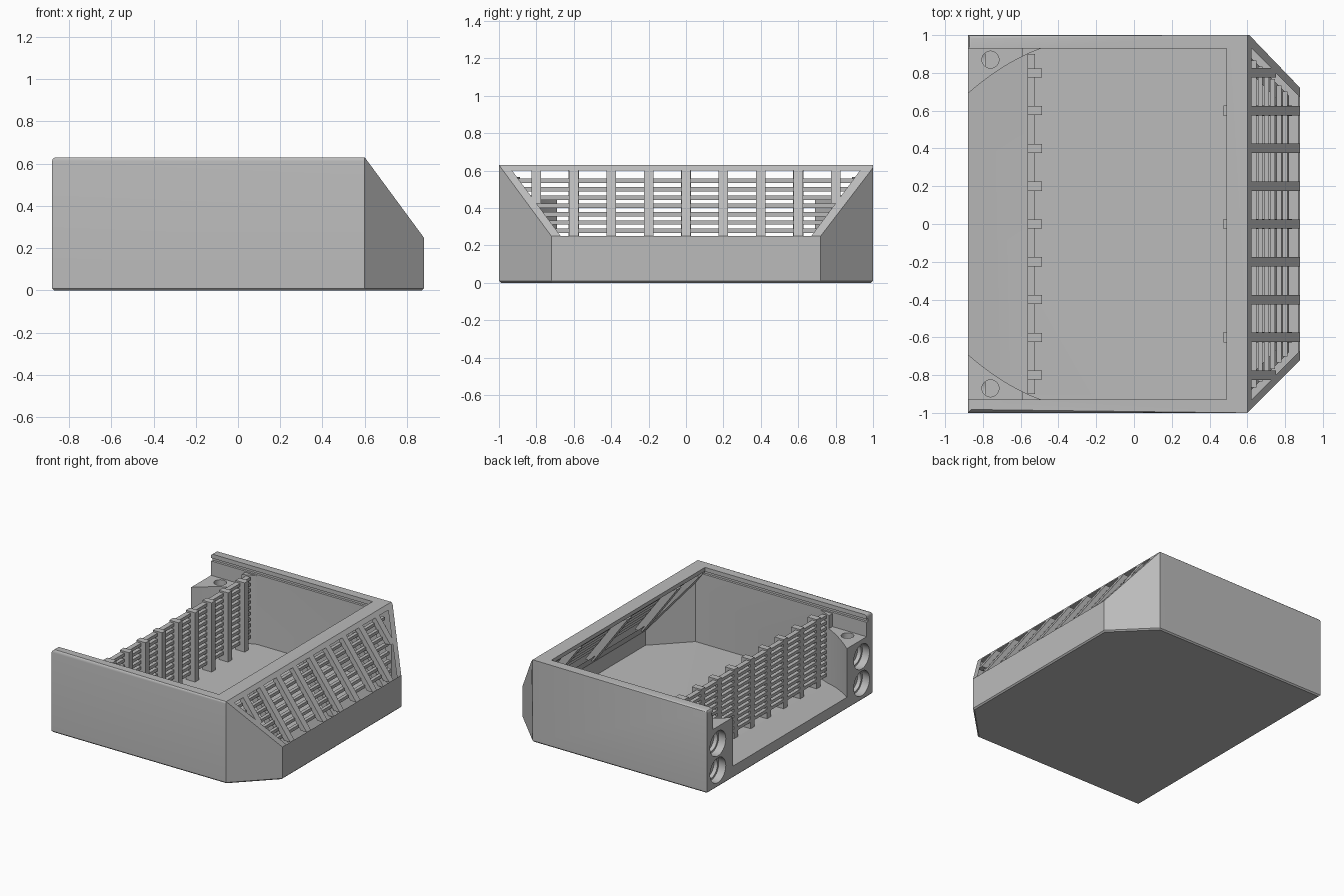
import bpy, bmesh, math
from mathutils import Vector

if "Cube" in bpy.data.objects:
    bpy.data.objects.remove(bpy.data.objects["Cube"])

GREY = bpy.data.materials.new("plain grey")
GREY.diffuse_color = (0.5, 0.5, 0.5, 1)
GREY.use_nodes = True
GREY.node_tree.nodes["Principled BSDF"].inputs["Base Color"].default_value = GREY.diffuse_color

SLOPE = 0.28 / 0.38                      # x run per unit of z on the sloped face
FACE_N = Vector((0.38, 0, 0.28))         # outward direction of the sloped face


def slope_x(z):
    return 0.88 - (z - 0.25) * SLOPE


def prism(points, axis, lo, hi):
    """Extrude a 2D outline along x, y or z."""
    put = {"x": lambda a, b, t: (t, a, b),
           "y": lambda a, b, t: (a, t, b),
           "z": lambda a, b, t: (a, b, t)}[axis]
    bm = bmesh.new()
    ends = [[bm.verts.new(put(a, b, t)) for a, b in points] for t in (lo, hi)]
    bm.faces.new(ends[0][::-1])
    bm.faces.new(ends[1])
    n = len(points)
    for i in range(n):
        j = (i + 1) % n
        bm.faces.new((ends[0][i], ends[0][j], ends[1][j], ends[1][i]))
    bmesh.ops.recalc_face_normals(bm, faces=bm.faces)
    return bm


def box(x0, x1, y0, y1, z0, z1):
    return prism([(x0, y0), (x1, y0), (x1, y1), (x0, y1)], "z", z0, z1)


def slice_off(bm, point, normal):
    """Remove everything on the normal side of a plane and cap the cut."""
    cut = bmesh.ops.bisect_plane(bm, geom=bm.verts[:] + bm.edges[:] + bm.faces[:],
                                 plane_co=point, plane_no=normal, clear_outer=True)
    edges = [e for e in cut["geom_cut"] if isinstance(e, bmesh.types.BMEdge)]
    bmesh.ops.holes_fill(bm, edges=edges)
    bmesh.ops.recalc_face_normals(bm, faces=bm.faces)


def add(name, bm):
    mesh = bpy.data.meshes.new(name)
    bm.to_mesh(mesh)
    bm.free()
    mesh.materials.append(GREY)
    ob = bpy.data.objects.new(name, mesh)
    bpy.context.collection.objects.link(ob)
    return ob


def carve(ob, cutters):
    for bm in cutters:
        tool = add("cutter", bm)
        tool.hide_render = True
        mod = ob.modifiers.new("cut", "BOOLEAN")
        mod.operation, mod.solver, mod.object = "DIFFERENCE", "EXACT", tool
        bpy.context.view_layer.objects.active = ob
        bpy.ops.object.modifier_apply(modifier=mod.name)
        bpy.data.objects.remove(tool)


# Outer shell: clipped-corner plan, sloped front, rounded rim
shell = prism([(-0.88, -1), (0.6, -1), (0.88, -0.72), (0.88, 0.72), (0.6, 1), (-0.88, 1)],
              "z", 0, 0.63)
slice_off(shell, (0.88, 0, 0.25), FACE_N)
for level, width, segs in ((0.63, 0.018, 3), (0, 0.01, 1)):
    rim = [e for e in shell.edges if all(abs(v.co.z - level) < 1e-4 for v in e.verts)]
    bmesh.ops.bevel(shell, geom=rim, offset=width, segments=segs, profile=0.5, affect="EDGES")
case = add("case", shell)

# Main cavity: curved rear corners, clipped front corners, ramped rear sill
arc = []
for i in range(13):
    t = i / 12
    arc.append((-0.88 + 0.39 * t, 0.69 + 0.34 * t - 0.10 * t * t))
half = [(-1.0, 0.57)] + arc + [(0.57, 0.93), (0.82, 0.68)]
cavity = prism(half + [(x, -y) for x, y in reversed(half)], "z", 0.04, 0.75)
slice_off(cavity, (0.49, 0, 0.6), FACE_N)
slice_off(cavity, (-0.565, 0, 0.04), Vector((-0.05, 0, -0.305)))

cutters = [cavity,
           box(-1, -0.59, -0.93, 0.93, 0.465, 0.75),     # space above the corner blocks
           box(-1, 0.49, -0.93, 0.93, 0.565, 0.75),      # top opening
           box(-1, 0.505, -0.948, 0.948, 0.575, 0.598),  # lid groove
           prism([(-0.67, 0.25), (0.67, 0.25), (0.93, 0.6), (-0.93, 0.6)], "x", 0.4, 1)]


def disc(a, b, r):
    return [(a + r * math.cos(k * math.tau / 32), b + r * math.sin(k * math.tau / 32))
            for k in range(32)]


# Rear sockets and screw holes in both corner blocks
for s in (-1, 1):
    cutters.append(prism(disc(-0.76, s * 0.87, 0.045), "z", 0.40, 0.5))
    for z in (0.13, 0.335):
        cutters.append(prism(disc(s * 0.87, z, 0.095), "x", -1, -0.82))
        cutters.append(prism(disc(s * 0.87, z, 0.08), "x", -0.9, -0.79))
carve(case, cutters)
bpy.ops.object.select_all(action="DESELECT")
case.select_set(True)
bpy.context.view_layer.objects.active = case
bpy.ops.object.shade_smooth_by_angle(angle=math.radians(30))

# Upright bars of the sloped vent and of the rear grille
for i in range(-4, 5):
    y = i * 0.2
    low = max(0.25, 0.25 + (abs(y) - 0.67) / 0.26 * 0.35)
    strip = [(slope_x(low), low), (slope_x(0.605), 0.605),
             (slope_x(0.605) - 0.05, 0.605), (slope_x(low) - 0.05, low)]
    add("vent_bar", prism(strip, "y", y - 0.025, y + 0.025))
    add("grille_bar", box(-0.565, -0.487, y - 0.024, y + 0.024, 0.03, 0.57))

# Horizontal slats behind the vent and across the rear grille
for k in range(11):
    z = 0.10 + k * 0.0445
    add("grille_slat", box(-0.563, -0.525, -0.9, 0.9, z - 0.012, z + 0.012))
    if 0.25 < z < 0.6:
        reach = 0.68 + (z - 0.25) / 0.35 * 0.26
        x = slope_x(z) - 0.06
        add("vent_slat", box(x - 0.013, x + 0.013, -reach, reach, z - 0.012, z + 0.012))

# Inner ribs holding the vent slats
for y in (-0.6, 0, 0.6):
    rib = [(slope_x(z) - d, z) for z, d in ((0.2, 0.08), (0.6, 0.08), (0.6, 0.147), (0.2, 0.147))]
    add("vent_rib", prism(rib, "y", y - 0.027, y + 0.027))
